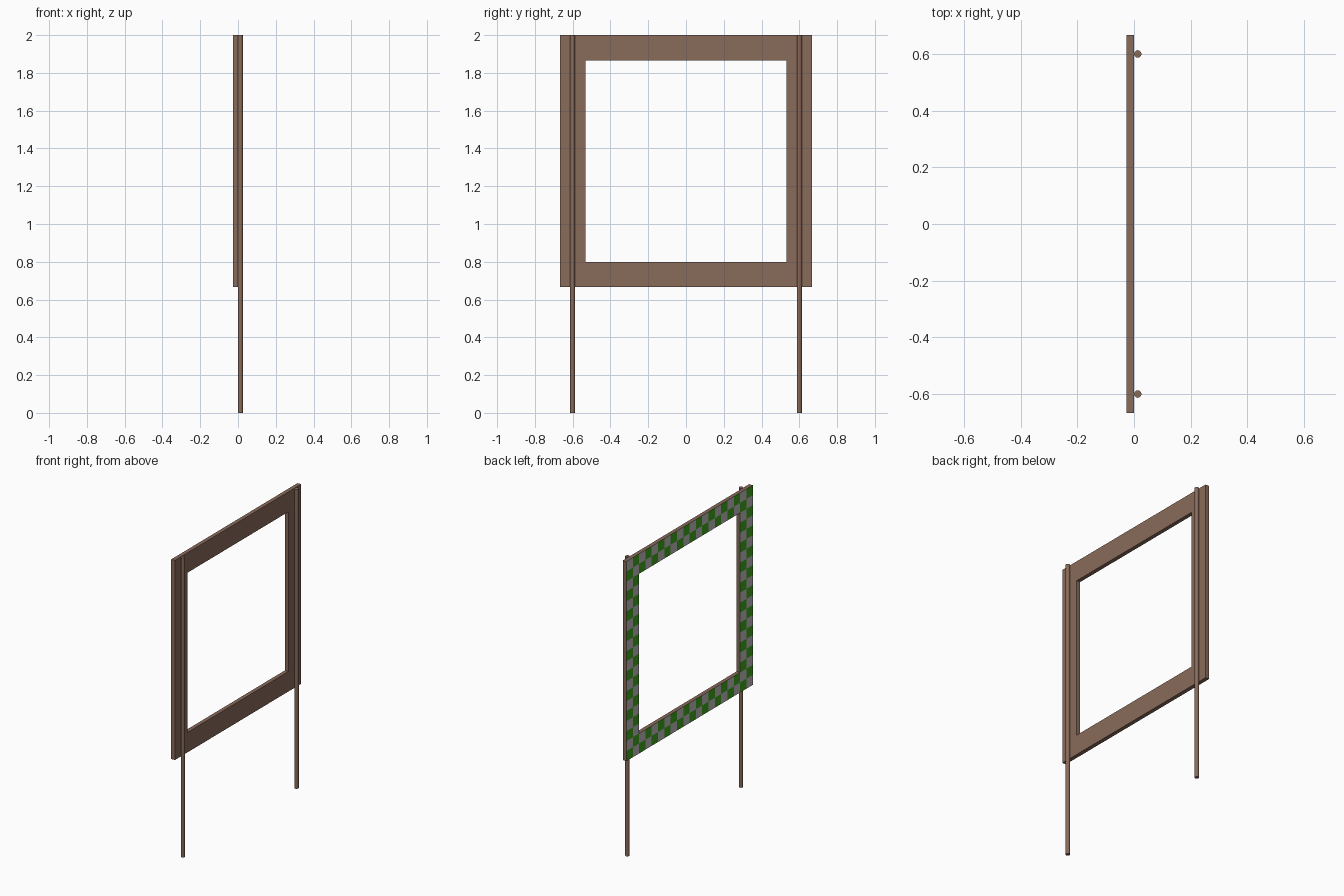
import bpy, bmesh, math
from mathutils import Vector, Matrix

if "Cube" in bpy.data.objects:
    bpy.data.objects.remove(bpy.data.objects["Cube"])


def material(name, rgb):
    m = bpy.data.materials.new(name)
    m.diffuse_color = (*rgb, 1)
    m.use_nodes = True
    m.node_tree.nodes["Principled BSDF"].inputs["Base Color"].default_value = m.diffuse_color
    return m


brown = material("brown wood", (0.25, 0.145, 0.102))
grey = material("light grey", (0.52, 0.5, 0.5))
green = material("leaf green", (0.05, 0.38, 0.012))

N = 20                # checks along each side
BORDER = 2            # border width in checks
CELL = 4 / 3 / N
THICK = 2 / 75
RADIUS = 1 / 75


def add_object(name, bm, mats):
    bmesh.ops.recalc_face_normals(bm, faces=bm.faces[:])
    me = bpy.data.meshes.new(name)
    bm.to_mesh(me)
    bm.free()
    for m in mats:
        me.materials.append(m)
    ob = bpy.data.objects.new(name, me)
    bpy.context.collection.objects.link(ob)
    return ob


# Square frame: a ring of checks extruded to the board thickness
bm = bmesh.new()
verts = {}


def corner(i, j):
    if (i, j) not in verts:
        verts[i, j] = bm.verts.new((-THICK, 2 / 3 - i * CELL, 2 / 3 + j * CELL))
    return verts[i, j]


for i in range(N):
    for j in range(N):
        if min(i, j, N - 1 - i, N - 1 - j) < BORDER:
            bm.faces.new([corner(i, j), corner(i + 1, j),
                          corner(i + 1, j + 1), corner(i, j + 1)])
res = bmesh.ops.extrude_face_region(bm, geom=bm.faces[:], use_keep_orig=True)
bmesh.ops.translate(bm, vec=Vector((THICK, 0, 0)),
                    verts=[g for g in res["geom"] if isinstance(g, bmesh.types.BMVert)])

# Checks on the -x side only, plain wood elsewhere
for f in bm.faces:
    c = f.calc_center_median()
    if c.x < -THICK + 1e-4:
        i = int((2 / 3 - c.y) / CELL)
        j = int((c.z - 2 / 3) / CELL)
        f.material_index = 2 if (i + j) % 2 == 0 else 1
add_object("checkered_frame", bm, [brown, grey, green])

# Two round poles behind the frame
for side, y in (("left", -0.6), ("right", 0.6)):
    bm = bmesh.new()
    bmesh.ops.create_cone(bm, cap_ends=True, segments=12, radius1=RADIUS,
                          radius2=RADIUS, depth=2.0,
                          matrix=Matrix.Translation((RADIUS, y, 1.0)))
    pole = add_object(side + "_pole", bm, [brown])
    bpy.context.view_layer.objects.active = pole
    pole.select_set(True)
    bpy.ops.object.shade_smooth_by_angle(angle=math.radians(40))
    pole.select_set(False)
